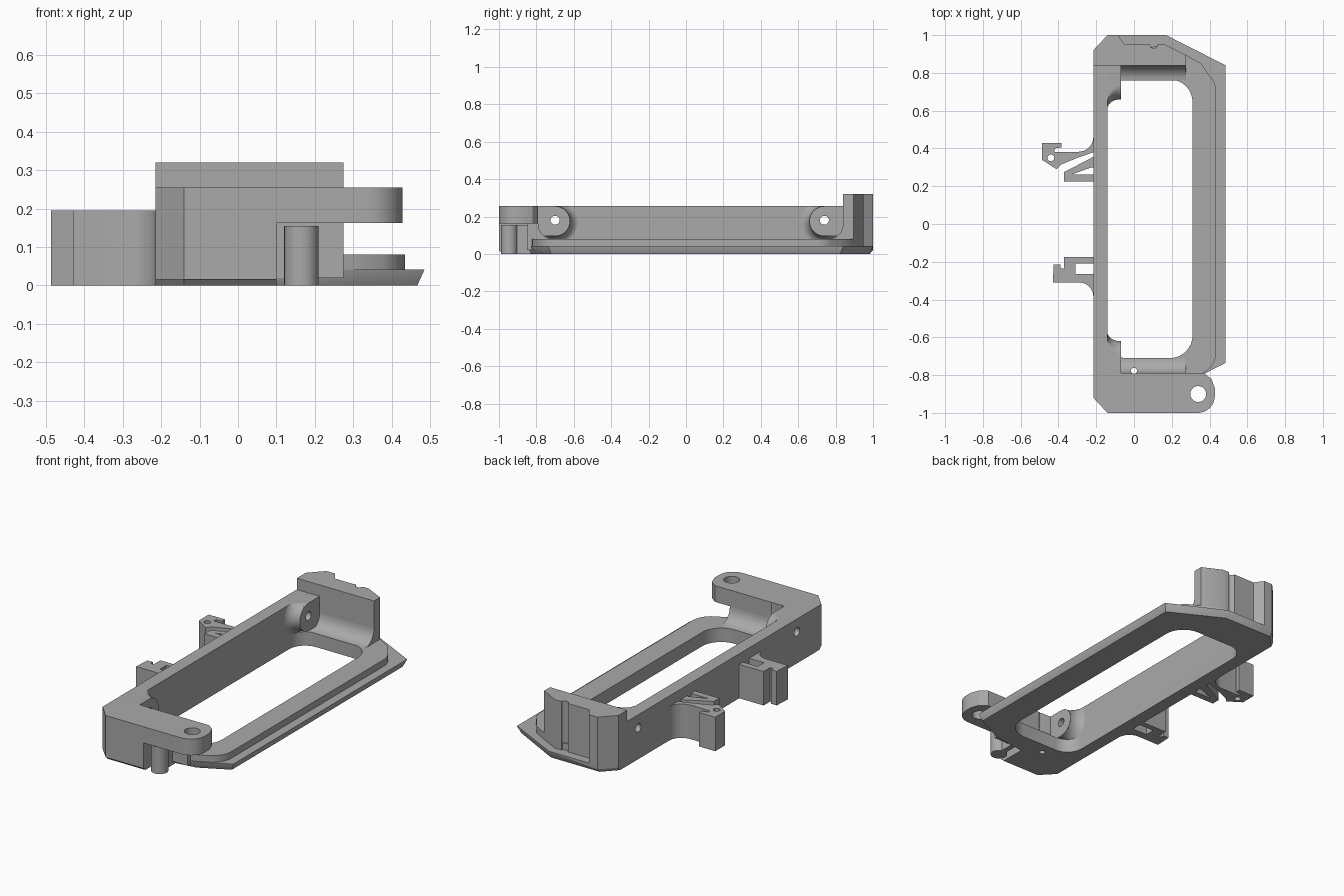
import bpy, bmesh
from math import sin, cos, radians, pi

if "Cube" in bpy.data.objects:
    bpy.data.objects.remove(bpy.data.objects["Cube"])

GREY = (0.40, 0.40, 0.40, 1)
grey = bpy.data.materials.new("grey_plastic")
grey.use_nodes = True
grey.diffuse_color = GREY
grey.node_tree.nodes["Principled BSDF"].inputs["Base Color"].default_value = GREY


def arc(cx, cy, r, a0, a1, n=8):
    steps = [radians(a0 + (a1 - a0) * i / n) for i in range(n + 1)]
    return [(cx + r * cos(a), cy + r * sin(a)) for a in steps]


def loft(name, rings):
    """Join equal-length rings of points into a capped solid."""
    bm = bmesh.new()
    loops = [[bm.verts.new(p) for p in ring] for ring in rings]
    n = len(loops[0])
    for low, high in zip(loops, loops[1:]):
        for i in range(n):
            j = (i + 1) % n
            bm.faces.new((low[i], low[j], high[j], high[i]))
    bm.faces.new(loops[0][::-1])
    bm.faces.new(loops[-1])
    bmesh.ops.recalc_face_normals(bm, faces=bm.faces)
    mesh = bpy.data.meshes.new(name)
    bm.to_mesh(mesh)
    bm.free()
    mesh.materials.append(grey)
    obj = bpy.data.objects.new(name, mesh)
    bpy.context.collection.objects.link(obj)
    return obj


def prism(name, pts, z0, z1):
    return loft(name, [[(x, y, z) for x, y in pts] for z in (z0, z1)])


def prism_x(name, pts, x0, x1):
    return loft(name, [[(x, y, z) for y, z in pts] for x in (x0, x1)])


def rect(x0, y0, x1, y1):
    return [(x0, y0), (x1, y0), (x1, y1), (x0, y1)]


def cut(obj, *cutters):
    """Subtract the cutters from a part and apply the result."""
    bpy.ops.object.select_all(action='DESELECT')
    bpy.context.view_layer.objects.active = obj
    obj.select_set(True)
    for c in cutters:
        mod = obj.modifiers.new("cut", 'BOOLEAN')
        mod.operation, mod.solver, mod.object = 'DIFFERENCE', 'EXACT', c
        bpy.ops.object.modifier_apply(modifier=mod.name)


# Cutters
window = prism("window_cutter",
               arc(0.19, 0.645, 0.12, 0, 90) + arc(-0.04, 0.665, 0.1, 90, 180)
               + arc(-0.04, -0.61, 0.1, 180, 270) + arc(0.19, -0.59, 0.12, 270, 360), -0.1, 0.2)
cutters = [window]
screw_holes = {}
for y, z in ((-0.70, 0.18), (0.74, 0.18)):
    screw_holes[y] = prism_x("screw_hole_cutter", arc(y, z, 0.024, 0, 345, 23), -0.4, 0.05)
pivot = prism("pivot_cutter", arc(0.34, -0.9, 0.042, 0, 348, 29), 0, 0.4)
pin = prism("pin_cutter", arc(0, -0.777, 0.016, 0, 345, 15), -0.1, 0.5)
eyelet = prism("eyelet_cutter", arc(-0.44, 0.35, 0.018, 0, 345, 15), -0.1, 0.4)
cutters += [*screw_holes.values(), pivot, pin, eyelet]

# Base flange with undercut outer edges
outline = [(-0.215, 0.92), (-0.14, 1), (0.17, 1), (0.485, 0.84), (0.485, -0.735),
           (0.32, -0.82), (0.1, -0.85), (0.1, -1), (-0.14, -1), (-0.215, -0.92)]


def undercut(x, y):
    return (x - 0.018 if x > 0.3 else x, y * 0.982)


base = loft("base_flange", [[(*undercut(x, y), 0) for x, y in outline],
                            [(x, y, 0.02 if x < 0.15 else 0.04) for x, y in outline],
                            [(x, y, 0.042) for x, y in outline]])
cut(base, window, pin)

# Raised lip
lip = prism("raised_lip", [(-0.2, 0.88), (0.165, 0.95), (0.275, 0.895), (0.355, 0.85)]
            + arc(0.315, 0.70, 0.12, 45, 0) + arc(0.315, -0.68, 0.12, 0, -60)
            + [(0.3, -0.82), (0.1, -0.84), (-0.2, -0.84)], 0.03, 0.08)
cut(lip, window, pin)

# Long side wall
wall = prism("side_wall", rect(-0.215, -0.92, -0.14, 0.92), 0.015, 0.255)
cut(wall, *screw_holes.values())

# Back block with stepped, grooved rear face
prism("back_block", [(-0.215, 0.84), (-0.215, 0.92), (-0.14, 1), (-0.085, 1), (-0.05, 0.95),
                     (0.07, 0.95)] + arc(0.105, 0.95, 0.02, 180, 360)
      + [(0.165, 0.95), (0.275, 0.895), (0.275, 0.84)], 0.03, 0.32)

# Front block, inner front wall and overhanging arm
front = prism("front_block", [(-0.215, -0.79), (-0.215, -0.92), (-0.14, -1), (0.1, -1),
                              (0.1, -0.79)], 0.015, 0.255)
prism("front_inner_wall", rect(0.09, -0.85, 0.275, -0.79), 0.02, 0.2)
arm = prism("pivot_arm", [(0.05, -0.79), (0.37, -0.79), (0.41, -0.82), (0.428, -0.87)]
            + arc(0.338, -0.91, 0.09, 0, -90) + [(0.05, -1)], 0.162, 0.255)
cut(arm, pivot)
cut(front, pin)

# Spring post with its web
prism("spring_post", arc(0.165, -0.945, 0.045, 0, 345, 23), 0, 0.155)
prism("post_web", rect(0.15, -0.92, 0.18, -0.83), 0, 0.155)

# Concave coves joining the end walls to the lip, and the screw lugs
for end, face, side, lug_y in (("front", -0.79, 1, -0.70), ("back", 0.84, -1, 0.74)):
    curve = [(face + side * (0.08 - u), 0.16 - v) for u, v in arc(0, 0, 0.08, 0, 90)]
    cove = prism_x(end + "_cove", curve + [(face - side * 0.02, 0.08),
                                           (face - side * 0.02, 0.16)], -0.14, 0.275)
    # Rounded lug reaching back to the end wall
    turn = 90 if side < 0 else -90
    lug = prism_x(end + "_lug", [(face, 0.095), (face, 0.255)][::-side]
                  + arc(lug_y, 0.175, 0.08, turn, turn + 180, 16), -0.15, -0.07)
    # Flared foot where the lug meets the side wall
    rings = []
    for i in range(9):
        t = i / 8 * pi / 2
        ring = arc(lug_y, 0.175, 0.08 + 0.05 * (1 - sin(t)), 0, 354, 59)
        rings.append([(-0.075 - 0.066 * cos(t), y, min(z, 0.255)) for y, z in ring])
    foot = loft(end + "_lug_foot", rings)
    for part in (lug, foot):
        cut(part, screw_holes[lug_y])
    if end == "front":
        cut(cove, pin)

# Rear clip: hooked arm and braced stop
hook = prism("rear_clip_hook", [(-0.487, 0.43), (-0.385, 0.43), (-0.385, 0.405), (-0.42, 0.40),
                                (-0.42, 0.382)] + arc(-0.295, 0.462, 0.08, 270, 360)
             + [(-0.2, 0.46), (-0.2, 0.385), (-0.3, 0.35), (-0.385, 0.315), (-0.41, 0.29),
                (-0.487, 0.34)], 0, 0.195)
cut(hook, eyelet)
prism("rear_clip_stop", [(-0.2, 0.363), (-0.37, 0.275), (-0.37, 0.225), (-0.2, 0.225),
                         (-0.2, 0.262), (-0.33, 0.262), (-0.225, 0.30), (-0.2, 0.30)], 0, 0.195)

# Front clip: slotted hook
prism("front_clip", [(-0.425, -0.215), (-0.39, -0.215), (-0.39, -0.235), (-0.37, -0.235),
                     (-0.37, -0.175), (-0.2, -0.175), (-0.2, -0.208), (-0.31, -0.208),
                     (-0.31, -0.265), (-0.2, -0.265), (-0.2, -0.385)]
      + arc(-0.29, -0.385, 0.075, 0, 90) + [(-0.43, -0.31)], 0, 0.195)

# Remove cutters and shade
for c in cutters:
    bpy.data.objects.remove(c)
bpy.ops.object.select_all(action='DESELECT')
for o in bpy.context.collection.objects:
    if o.type == 'MESH':
        o.select_set(True)
        bpy.context.view_layer.objects.active = o
bpy.ops.object.shade_smooth_by_angle(angle=radians(30))
